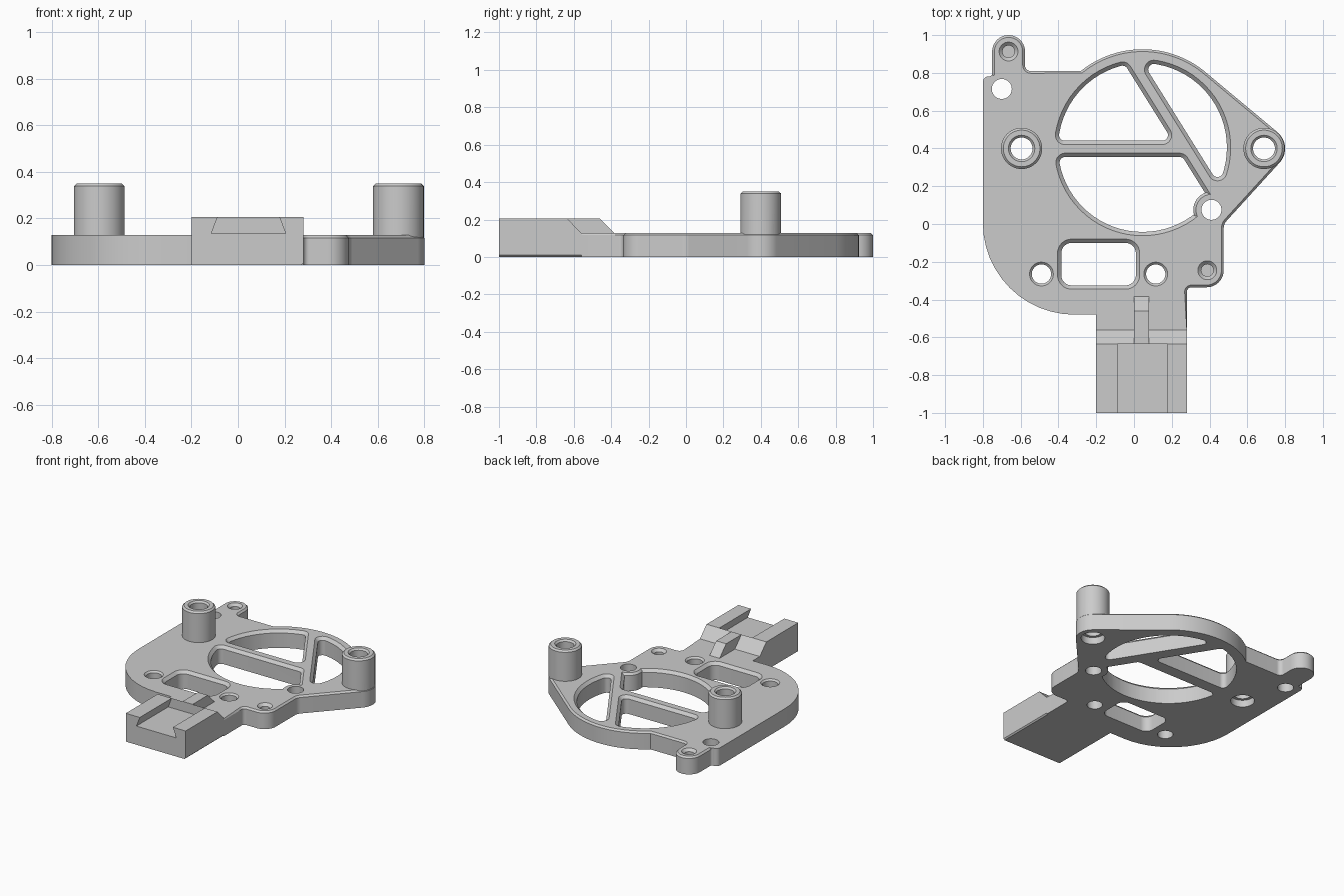
import bpy, bmesh, math
from mathutils import Vector, geometry

if "Cube" in bpy.data.objects:
    bpy.data.objects.remove(bpy.data.objects["Cube"])

TOP = 0.128          # plate thickness
CUT = TOP + 0.02     # height where cutters end
RING = Vector((0.045, 0.405))

grey = bpy.data.materials.new("plain grey")
grey.use_nodes = True
grey.diffuse_color = (0.6, 0.6, 0.6, 1)
grey.node_tree.nodes["Principled BSDF"].inputs["Base Color"].default_value = (0.6, 0.6, 0.6, 1)


def arc(cx, cy, r, a0, a1, n):
    angles = [math.radians(a0 + (a1 - a0) * i / n) for i in range(n + 1)]
    return [Vector((cx + r * math.cos(a), cy + r * math.sin(a))) for a in angles]


def circle(cx, cy, r, n=40):
    return arc(cx, cy, r, 0, 360, n)[:-1]


def fillet(corners, n=12):
    """Round the (x, y, radius) corners of an outline."""
    out = []
    for i, (x, y, r) in enumerate(corners):
        p = Vector((x, y))
        if r == 0:
            out.append(p)
            continue
        a = (Vector(corners[i - 1][:2]) - p).normalized()
        b = (Vector(corners[(i + 1) % len(corners)][:2]) - p).normalized()
        half = a.angle(b) / 2
        c = p + (a + b).normalized() * r / math.sin(half)
        t = r / math.tan(half)
        start, end = (p + a * t - c).normalized(), (p + b * t - c).normalized()
        out += [c + start.slerp(end, k / n).normalized() * r for k in range(n + 1)]
    return out


def rounded_hull(points, r):
    """Convex outline with every corner rounded by r."""
    cloud = [q for p in points for q in circle(p.x, p.y, r, 32)]
    hull = [cloud[i] for i in geometry.convex_hull_2d(cloud)]
    mid = sum(hull, Vector((0, 0))) / len(hull)
    hull.sort(key=lambda p: math.atan2(p.y - mid.y, p.x - mid.x))
    return [p for i, p in enumerate(hull) if (p - hull[i - 1]).length > 0.002]


def clip(points, origin, normal):
    """Keep the side of a convex outline that the normal points to."""
    out = []
    for i, p in enumerate(points):
        q = points[i - 1]
        dp, dq = (p - origin).dot(normal), (q - origin).dot(normal)
        if dp * dq < 0:
            out.append(q.lerp(p, dq / (dq - dp)))
        if dp >= 0:
            out.append(p)
    return out


def grow(points, d, weight):
    """Offset a counter-clockwise outline outwards."""
    out = []
    for i, p in enumerate(points):
        e1 = (p - points[i - 1]).normalized()
        e2 = (points[(i + 1) % len(points)] - p).normalized()
        n1, n2 = Vector((e1.y, -e1.x)), Vector((e2.y, -e2.x))
        out.append(p + (n1 + n2) / max(1 + n1.dot(n2), 0.5) * d * weight(p))
    return out


def loft(bm, points, levels, weight=lambda p: 1):
    """Solid through (height, offset) levels of one outline."""
    rings = [[bm.verts.new((p.x, p.y, z)) for p in grow(points, d, weight)] for z, d in levels]
    n = len(points)
    for lo, hi in zip(rings, rings[1:]):
        for i in range(n):
            j = (i + 1) % n
            bm.faces.new((lo[i], lo[j], hi[j], hi[i]))
    bm.faces.new(rings[0][::-1])
    bm.faces.new(rings[-1])


def finish(bm, name):
    bmesh.ops.recalc_face_normals(bm, faces=bm.faces)
    mesh = bpy.data.meshes.new(name)
    bm.to_mesh(mesh)
    bm.free()
    mesh.materials.append(grey)
    ob = bpy.data.objects.new(name, mesh)
    bpy.context.collection.objects.link(ob)
    return ob


def solid(name, parts):
    bm = bmesh.new()
    for part in parts:
        loft(bm, *part)
    return finish(bm, name)


def combine(ob, tool, operation):
    mod = ob.modifiers.new("combine", "BOOLEAN")
    mod.object, mod.operation, mod.solver = tool, operation, "EXACT"
    deps = bpy.context.evaluated_depsgraph_get()
    mesh = bpy.data.meshes.new_from_object(ob.evaluated_get(deps))
    ob.modifiers.clear()
    ob.data = mesh
    bpy.data.objects.remove(tool)


def bar(name, profile, x0, x1):
    """Side profile of (y, z) points pulled along x."""
    bm = bmesh.new()
    face = bm.faces.new([bm.verts.new((x0, y, z)) for y, z in profile])
    new = bmesh.ops.extrude_face_region(bm, geom=[face])["geom"]
    bmesh.ops.translate(bm, vec=(x1 - x0, 0, 0), verts=[v for v in new if isinstance(v, bmesh.types.BMVert)])
    bm.faces.ensure_lookup_table()
    if len(bm.faces) == len(profile) + 1:
        bm.faces.new([v for v in bm.verts if abs(v.co.x - x0) < 1e-6])
    return finish(bm, name)


def raw(points):
    return [(p.x, p.y, 0) for p in points]


# Base plate, chamfered except along its left and lower left rim
outline = fillet(
    [(-0.2, -0.56, 0), (0.28, -0.56, 0), (0.28, -0.335, 0.025), (0.475, -0.335, 0.09), (0.475, 0, 0.06)]
    + raw(arc(0.688, 0.4, 0.112, -42, 49, 16)) + raw(arc(*RING, 0.52, 49, 128.8, 28))
    + [(-0.577, 0.81, 0.03)] + raw(arc(-0.664, 0.913, 0.087, 0, 180, 20))
    + [(-0.751, 0.782, 0.014), (-0.8, 0.782, 0.032), (-0.8, -0.48, 0.485), (-0.2, -0.48, 0)])
plain = lambda p: 0 if p.y < -0.5 or (p.x < -0.19 and p.y < 0.79) else 1
plate = solid("base_plate", [(outline, [(0, 0), (TOP - 0.012, 0), (TOP, -0.012)], plain)])

# Three ring openings, left between a cross bar and a slanted bar, and a window
R, HALF = 0.03, 0.043
disc = circle(*RING, 0.447 - R, 72)
slant = Vector((0.848, 0.53))
slant_mid = Vector((0.155, 0.6))
up = Vector((0, 1))
bar_mid = Vector((0, 0.398))
gap = HALF + R
left_half = clip(disc, slant_mid - slant * gap, -slant)
openings = [
    clip(left_half, bar_mid + up * gap, up),
    clip(left_half, bar_mid - up * gap, -up),
    clip(disc, slant_mid + slant * gap, slant),
]
shapes = [rounded_hull(o, R) for o in openings]
shapes.append(rounded_hull([Vector((x, y)) for x in (-0.33, -0.045) for y in (-0.27, -0.155)], 0.055))
flare = [(-0.1, 0), (TOP - 0.02, 0), (CUT, 0.04)]
for shape in shapes:
    combine(plate, solid("opening_cutter", [(shape, flare)]), "DIFFERENCE")

# Two tall posts and a screw boss beside the ring
POSTS = [(-0.595, 0.4), (0.688, 0.4)]
post_levels = [(0.04, 0), (0.338, 0), (0.35, -0.012)]
raised = [(circle(x, y, 0.109, 48), post_levels) for x, y in POSTS]
raised.append((circle(0.41, 0.075, 0.096), [(0, 0), (TOP - 0.014, 0), (TOP, -0.014)]))
combine(plate, solid("posts", raised), "UNION")

# Holes: counterbored posts, plain, flared and blind
post_hole = [(-0.1, 0.02), (0.05, 0.02), (0.05, 0), (0.338, 0), (0.362, 0.024)]
holes = [(circle(x, y, 0.058), post_hole) for x, y in POSTS]
for x, y in [(-0.7, 0.715), (0.41, 0.075)]:
    holes.append((circle(x, y, 0.053), [(-0.1, 0), (CUT, 0)]))
for x, y in [(-0.49, -0.265), (0.115, -0.265)]:
    holes.append((circle(x, y, 0.051), [(-0.1, 0), (TOP - 0.012, 0), (CUT, 0.032)]))
for x, y in [(-0.664, 0.913), (0.388, -0.245)]:
    holes.append((circle(x, y, 0.032), [(0.03, 0), (TOP - 0.018, 0), (CUT, 0.038)]))
combine(plate, solid("hole_cutter", holes), "DIFFERENCE")

# Front tongue with a dovetail slot
tongue = bar("tongue", [(-1, 0), (-0.56, 0), (-0.56, TOP), (-0.635, 0.205), (-1, 0.205)], -0.2, 0.28)
bm = bmesh.new()
bm.from_mesh(tongue.data)
rim = [e for e in bm.edges if all(v.co.x > 0.27 and v.co.z < 0.01 for v in e.verts)]
bmesh.ops.bevel(bm, geom=rim, offset=0.009, segments=1, affect="EDGES")
bm.to_mesh(tongue.data)
bm.free()
bm = bmesh.new()
slot = [(-0.115, 0.135), (0.205, 0.135), (0.17, 0.225), (-0.08, 0.225)]
ends = [[bm.verts.new((x, y, z)) for x, z in slot] for y in (-1.1, -0.635)]
for i in range(4):
    j = (i + 1) % 4
    bm.faces.new((ends[0][i], ends[0][j], ends[1][j], ends[1][i]))
bm.faces.new(ends[0][::-1])
bm.faces.new(ends[1])
combine(tongue, finish(bm, "slot_cutter"), "DIFFERENCE")

# Wedge key behind the slot
key = bar("wedge_key", [(-0.634, 0.1), (-0.385, 0.1), (-0.385, TOP), (-0.46, 0.205), (-0.634, 0.205)], 0, 0.08)

for ob in (plate, tongue, key):
    bpy.ops.object.select_all(action="DESELECT")
    ob.select_set(True)
    bpy.context.view_layer.objects.active = ob
    bpy.ops.object.shade_smooth_by_angle(angle=math.radians(25))
